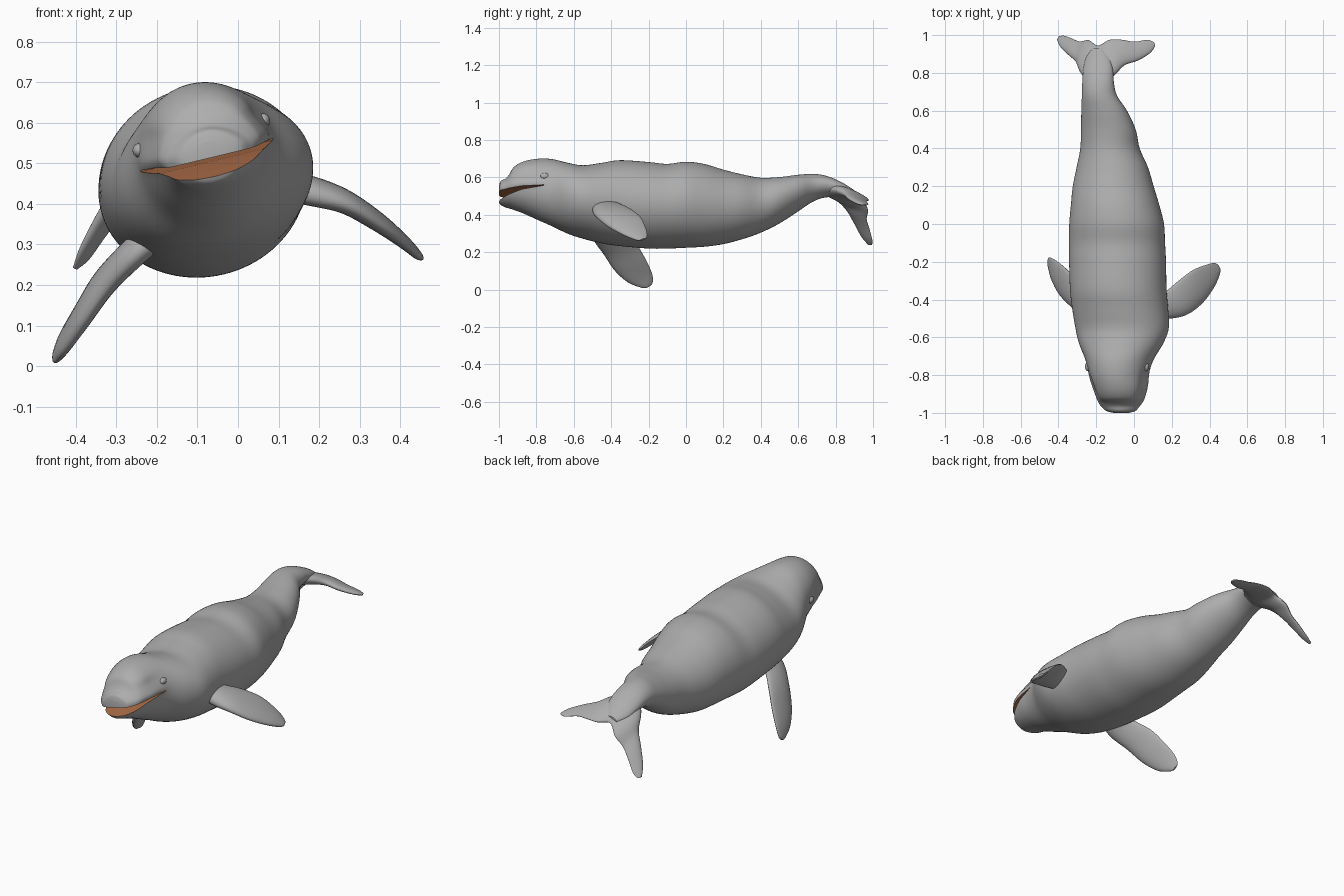
import bpy, bmesh, math
from mathutils import Vector

if "Cube" in bpy.data.objects:
    bpy.data.objects.remove(bpy.data.objects["Cube"])

ROLL = math.radians(13.5)          # the whale leans to one side
CR, SR = math.cos(ROLL), math.sin(ROLL)


def material(name, rgb):
    m = bpy.data.materials.new(name)
    m.diffuse_color = (*rgb, 1)
    m.use_nodes = True
    m.node_tree.nodes["Principled BSDF"].inputs["Base Color"].default_value = m.diffuse_color
    return m


GREY = material("skin grey", (0.42, 0.42, 0.42))
BROWN = material("mouth brown", (0.38, 0.14, 0.06))


def tilt(cx, cz, u, y, v):
    """Point at offset (u, v) from a centre, in the leaning frame."""
    return Vector((cx + u * CR - v * SR, y, cz + u * SR + v * CR))


def spline(rows, n):
    """Catmull-Rom through rows of numbers, n steps per span."""
    out = []
    for i in range(len(rows) - 1):
        a, b, c, d = (rows[max(0, min(len(rows) - 1, i + k))] for k in (-1, 0, 1, 2))
        for s in range(n):
            t = s / n
            out.append([0.5 * (2 * q + (r - p) * t + (2 * p - 5 * q + 4 * r - e) * t * t
                               + (3 * q - p - 3 * r + e) * t ** 3)
                        for p, q, r, e in zip(a, b, c, d)])
    return out + [list(rows[-1])]


def loft(name, rings):
    """Skin a list of closed rings and cap both ends."""
    bm = bmesh.new()
    vs = [[bm.verts.new(p) for p in ring] for ring in rings]
    n = len(vs[0])
    for a, b in zip(vs, vs[1:]):
        for i in range(n):
            j = (i + 1) % n
            bm.faces.new((a[i], a[j], b[j], b[i]))
    bm.faces.new(vs[0])
    bm.faces.new(vs[-1])
    bmesh.ops.recalc_face_normals(bm, faces=bm.faces)
    me = bpy.data.meshes.new(name)
    bm.to_mesh(me)
    bm.free()
    me.materials.append(GREY)
    ob = bpy.data.objects.new(name, me)
    bpy.context.collection.objects.link(ob)
    return ob


def activate(ob):
    bpy.ops.object.select_all(action='DESELECT')
    ob.select_set(True)
    bpy.context.view_layer.objects.active = ob


def smooth(ob, angle=50):
    activate(ob)
    bpy.ops.object.shade_smooth_by_angle(angle=math.radians(angle))


# Body: y, centre x, half width, top z, bottom z
BODY = [
    (-1.0, -.067, .04, .553, .467), (-.99, -.068, .075, .58, .452),
    (-.965, -.07, .1, .592, .441), (-.945, -.07, .113, .615, .435),
    (-.92, -.072, .124, .655, .426), (-.87, -.075, .14, .684, .407),
    (-.8, -.08, .157, .699, .375), (-.72, -.077, .18, .698, .34),
    (-.63, -.068, .226, .675, .3), (-.55, -.063, .25, .661, .275),
    (-.45, -.073, .256, .675, .25), (-.35, -.083, .257, .69, .234),
    (-.2, -.087, .258, .68, .221), (-.1, -.09, .256, .67, .221),
    (0, -.092, .252, .682, .225), (.1, -.1, .235, .67, .23),
    (.2, -.11, .215, .64, .244), (.3, -.115, .19, .615, .27),
    (.4, -.127, .158, .597, .305), (.5, -.136, .146, .6, .355),
    (.6, -.158, .122, .612, .42), (.68, -.183, .094, .617, .472),
    (.75, -.19, .085, .606, .495), (.82, -.19, .08, .577, .492),
    (.88, -.19, .065, .542, .48), (.93, -.19, .03, .505, .475)]
SIDES = 96
rings = []
for y, cx, w, top, bot in spline(BODY, 5):
    mid, h = (top + bot) / 2, (top - bot) / 2
    fade = max(0, min(1, (-.74 - y) / .1))
    ring = []
    for k in range(SIDES):
        a = 2 * math.pi * k / SIDES
        u, v = w * math.cos(a), h * math.sin(a)
        # lip roll just above the mouth line, shallow fold above that
        lift = mid + v - .51
        u *= 1 + fade * (.06 * math.exp(-((lift - .025) / .022) ** 2)
                         - .05 * math.exp(-((lift - .085) / .025) ** 2))
        ring.append(tilt(cx, mid, u, y, v))
    rings.append(ring)
body = loft("body", rings)
body.data.materials.append(BROWN)

# Mouth: a brown wedge cut out of the head
WEDGE = [(-1.1, .512), (-.97, .512), (-.88, .52), (-.76, .522),
         (-.76, .519), (-.88, .503), (-.95, .482), (-1.0, .465), (-1.1, .44)]
cutter = loft("mouth_cutter", [[tilt(-.075, .51, u, y, z - .51) for y, z in WEDGE]
                               for u in (-.3, .3)])
cutter.data.materials.append(BROWN)
for p in cutter.data.polygons:
    p.material_index = 1
cutter.hide_render = True
mod = body.modifiers.new("mouth", 'BOOLEAN')
mod.operation, mod.solver, mod.object = 'DIFFERENCE', 'EXACT', cutter
activate(body)
bpy.ops.object.modifier_apply(modifier="mouth")
bpy.data.objects.remove(cutter)
smooth(body)


def fin(name, rows):
    """Lens-shaped blade from rows of leading point, trailing point, thickness."""
    rows = spline(rows, 6)
    mids = [(Vector(r[:3]) + Vector(r[3:6])) / 2 for r in rows]
    out = []
    for i, r in enumerate(rows):
        chord = Vector(r[3:6]) - Vector(r[:3])
        span = mids[min(i + 1, len(mids) - 1)] - mids[max(i - 1, 0)]
        nrm = chord.cross(span).normalized()
        out.append([mids[i] + chord * .5 * math.cos(a)
                    + nrm * r[6] * .5 * math.sin(a) * (1 - .3 * math.cos(a))
                    for a in (2 * math.pi * k / 28 for k in range(28))])
    smooth(loft(name, out))


# Side flippers
fin("right_flipper", [
    (.1, -.49, .43, .08, -.37, .48, .07), (.19, -.5, .415, .16, -.36, .46, .065),
    (.28, -.48, .39, .23, -.305, .435, .055), (.36, -.42, .34, .31, -.245, .39, .045),
    (.42, -.34, .295, .385, -.215, .33, .032), (.45, -.275, .268, .425, -.207, .29, .022),
    (.457, -.245, .263, .445, -.215, .272, .01)])
fin("left_flipper", [
    (-.17, -.49, .34, -.17, -.35, .38, .07), (-.25, -.495, .27, -.26, -.33, .305, .065),
    (-.325, -.44, .188, -.335, -.26, .235, .055), (-.385, -.38, .1, -.385, -.215, .16, .045),
    (-.425, -.31, .038, -.43, -.183, .09, .032), (-.445, -.245, .012, -.45, -.177, .045, .02),
    (-.452, -.215, .007, -.455, -.185, .025, .01)])

# Tail flukes, tip to tip
fin("tail_flukes", [
    (.112, .942, .452, .106, .962, .452, .008), (.085, .905, .467, .07, .975, .455, .02),
    (.02, .865, .49, 0, .965, .472, .03), (-.05, .84, .515, -.06, .975, .478, .038),
    (-.105, .785, .54, -.13, .975, .477, .055), (-.19, .71, .55, -.19, .945, .475, .07),
    (-.272, .785, .505, -.24, .973, .425, .055), (-.305, .855, .435, -.285, .966, .375, .038),
    (-.345, .893, .37, -.325, .98, .325, .03), (-.388, .935, .29, -.367, .996, .265, .02),
    (-.406, .972, .242, -.396, .995, .24, .008)])

# Eyes: small bumps on both sides of the head
for side, name in ((1, "right_eye"), (-1, "left_eye")):
    bpy.ops.mesh.primitive_uv_sphere_add(segments=24, ring_count=12, radius=.02,
                                         location=tilt(-.08, .525, side * .157, -.755, .045))
    eye = bpy.context.object
    eye.name, eye.scale = name, (.85, 1.2, .9)
    eye.data.materials.append(GREY)
    smooth(eye)
